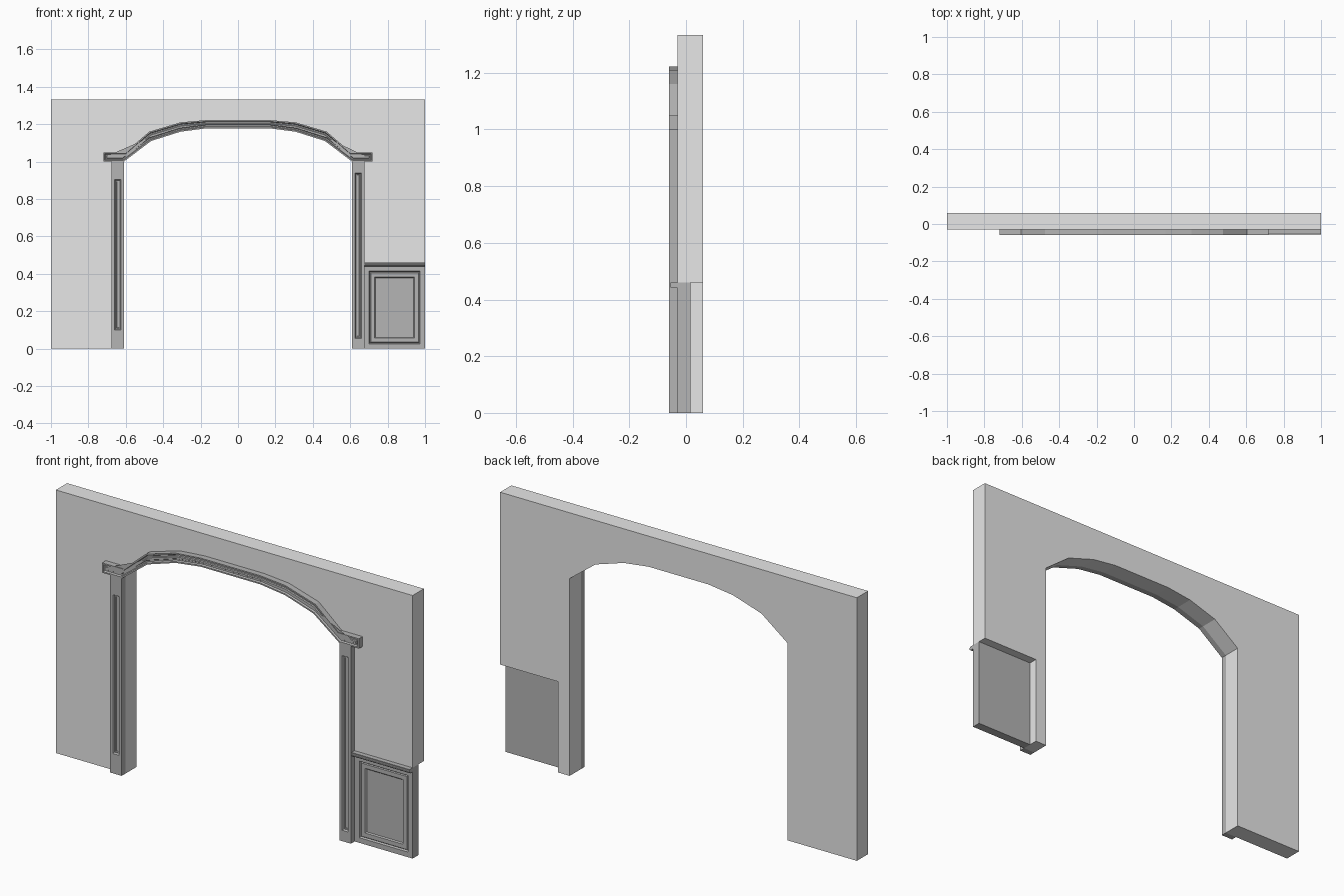
import bpy
import bmesh

if "Cube" in bpy.data.objects:
    bpy.data.objects.remove(bpy.data.objects["Cube"], do_unlink=True)


def make_material(name, value):
    mat = bpy.data.materials.new(name)
    mat.use_nodes = True
    colour = (value, value, value, 1)
    mat.diffuse_color = colour
    mat.node_tree.nodes["Principled BSDF"].inputs["Base Color"].default_value = colour
    return mat


WALL = make_material("wall grey", 0.8)
TRIM = make_material("trim grey", 0.46)


def finish(bm, name, mat):
    mesh = bpy.data.meshes.new(name)
    bm.to_mesh(mesh)
    bm.free()
    mesh.materials.append(mat)
    obj = bpy.data.objects.new(name, mesh)
    bpy.context.collection.objects.link(obj)
    return obj


def prism(name, outline, depth, mat, steps=()):
    """Extrude an x-z outline along y, then inset its front face in steps of (width, rise)."""
    front, back = depth
    bm = bmesh.new()
    face = bm.faces.new([bm.verts.new((x, front, z)) for x, z in outline])
    moved = bmesh.ops.extrude_face_region(bm, geom=[face], use_keep_orig=True)["geom"]
    for v in moved:
        if isinstance(v, bmesh.types.BMVert):
            v.co.y = back
    bmesh.ops.recalc_face_normals(bm, faces=bm.faces)
    for width, rise in steps:
        bm.normal_update()
        bmesh.ops.inset_region(bm, faces=[face], thickness=width, depth=rise,
                               use_even_offset=True, use_boundary=True)
    return finish(bm, name, mat)


def rect(x0, x1, z0, z1):
    return [(x0, z0), (x1, z0), (x1, z1), (x0, z1)]


def mirrored(half):
    return half + [(-x, z) for x, z in reversed(half)]


FRONT, FACE, BACK = -0.06, -0.03, 0.06
TOP, RAIL, POST = 1.333, 0.46, 0.675

# Wall with arched opening, left open behind the wainscot
soffit = mirrored([(-0.61, 1.0), (-0.465, 1.11), (-0.307, 1.16), (-0.168, 1.178)])
wall_outline = ([(-1, TOP), (-1, 0), (-0.61, 0)] + soffit
                + [(0.61, 0), (POST, 0), (POST, RAIL), (1, RAIL), (1, TOP)])
prism("arched_wall", wall_outline, (FACE, BACK), WALL)

# Moulded arch trim with short level returns
crown = mirrored([(-0.72, 1.05), (-0.603, 1.05), (-0.475, 1.16), (-0.307, 1.21), (-0.168, 1.222)])
band = [(-0.72, 1.0)] + soffit + [(0.72, 1.0)] + crown[::-1]
prism("arch_trim", band, (FRONT, FACE), TRIM,
      [(0.007, 0), (0.004, -0.008), (0.006, 0), (0.003, 0.005)])

# Posts, each a frame around a recessed moulded strip
for side, sign, low, high in (("right", -1, 0.1, 0.905), ("left", 1, 0.055, 0.94)):
    def span(a, b):
        return sorted((sign * a, sign * b))

    x0, x1 = span(0.61, POST)
    p0, p1 = span(0.625, 0.66)
    for part, box in (("inner_stile", (x0, p0, 0, 1)), ("outer_stile", (p1, x1, 0, 1)),
                      ("bottom_rail", (p0, p1, 0, low)), ("top_rail", (p0, p1, high, 1))):
        prism(f"{side}_post_{part}", rect(*box), (FRONT, FACE), TRIM)
    prism(f"{side}_post_panel", rect(p0, p1, low, high), (FRONT, FACE), TRIM,
          [(0.005, -0.008), (0.005, 0), (0.002, -0.004)])

# Wainscot panel with stepped moulding
panel = rect(POST, 1, 0, 0.44)
prism("wainscot_panel", panel, (FACE, 0.015), TRIM,
      [(0.026, 0), (0.005, -0.008), (0.004, 0.004), (0.021, 0), (0.005, -0.006), (0.004, 0)])

# Wainscot cap rail, a small profile run along x
profile = [(0.015, 0.44), (FACE, 0.44), (-0.05, 0.44), (-0.057, 0.446),
           (-0.057, 0.452), (-0.054, 0.455), (-0.054, RAIL), (0.015, RAIL)]
bm = bmesh.new()
end = bm.faces.new([bm.verts.new((POST, y, z)) for y, z in profile])
run = bmesh.ops.extrude_face_region(bm, geom=[end], use_keep_orig=True)["geom"]
for v in run:
    if isinstance(v, bmesh.types.BMVert):
        v.co.x = 1
bmesh.ops.recalc_face_normals(bm, faces=bm.faces)
finish(bm, "wainscot_cap_rail", TRIM)
